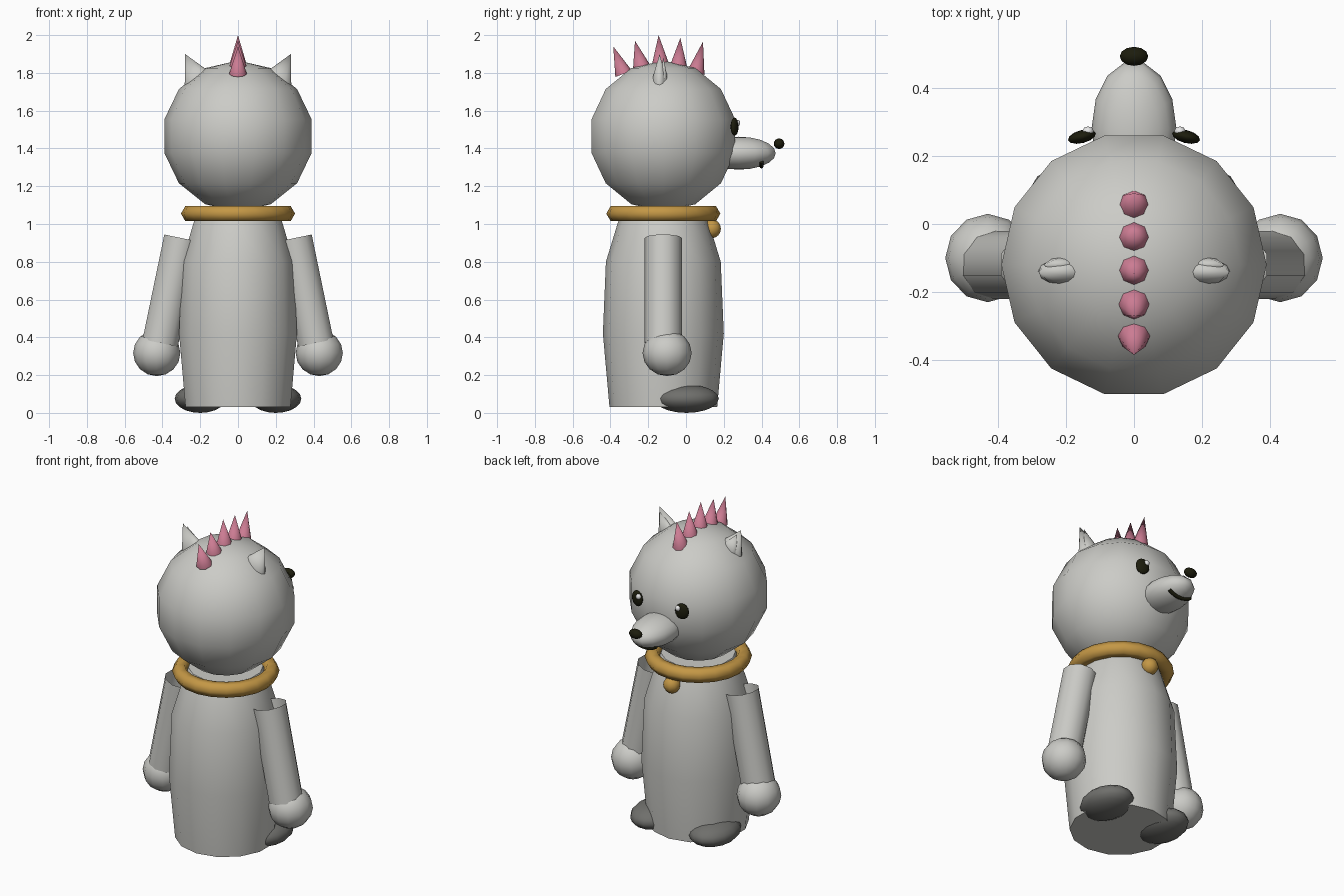
import bpy, bmesh, math
from mathutils import Vector, Matrix

cube = bpy.data.objects.get("Cube")
if cube:
    bpy.data.objects.remove(cube, do_unlink=True)


def material(name, *rgb):
    m = bpy.data.materials.new(name)
    m.use_nodes = True
    m.diffuse_color = (*rgb, 1)
    m.node_tree.nodes["Principled BSDF"].inputs["Base Color"].default_value = (*rgb, 1)
    return m


FUR = material("pale grey fur", 0.6, 0.6, 0.57)
FOOT = material("dark grey feet", 0.16, 0.16, 0.15)
GOLD = material("gold", 0.55, 0.31, 0.06)
PINK = material("pink", 0.6, 0.2, 0.29)
BLACK = material("near black", 0.012, 0.012, 0.004)
WHITE = material("eye glint", 0.8, 0.8, 0.8)


def finish(name, bm, mat):
    bmesh.ops.recalc_face_normals(bm, faces=bm.faces)
    mesh = bpy.data.meshes.new(name)
    bm.to_mesh(mesh)
    bm.free()
    mesh.materials.append(mat)
    obj = bpy.data.objects.new(name, mesh)
    bpy.context.collection.objects.link(obj)
    bpy.ops.object.select_all(action="DESELECT")
    obj.select_set(True)
    bpy.context.view_layer.objects.active = obj
    bpy.ops.object.shade_smooth_by_angle(angle=math.radians(65))
    return obj


def ellipsoid(name, centre, radii, mat, segments=14, rings=8, turn=0):
    bm = bmesh.new()
    bmesh.ops.create_uvsphere(bm, u_segments=segments, v_segments=rings, radius=1)
    bm.transform(Matrix.Translation(centre) @ Matrix.Rotation(turn, 4, "Z")
                 @ Matrix.Diagonal((*radii, 1)) @ Matrix.Rotation(math.pi / 2, 4, "Z"))
    return finish(name, bm, mat)


def cone(name, base, tip, r1, r2, sides, mat, flat=1, caps=True):
    """Cone or tube between two points, optionally flattened along y."""
    base, tip = Vector(base), Vector(tip)
    axis = tip - base
    bm = bmesh.new()
    bmesh.ops.create_cone(bm, cap_ends=caps, segments=sides, radius1=r1, radius2=r2,
                          depth=axis.length)
    bm.transform(Matrix.Translation((base + tip) / 2)
                 @ Vector((0, 0, 1)).rotation_difference(axis).to_matrix().to_4x4()
                 @ Matrix.Diagonal((1, flat, 1, 1)))
    return finish(name, bm, mat)


def lathe(name, profile, y, sides, mat, closed=False):
    """Turn a radius/height profile around a vertical axis."""
    bm = bmesh.new()
    rings = []
    for r, z in profile:
        angles = [math.tau * i / sides for i in range(sides)]
        rings.append([bm.verts.new((r * math.sin(a), y + r * math.cos(a), z)) for a in angles])
    pairs = list(zip(rings, rings[1:]))
    if closed:
        pairs.append((rings[-1], rings[0]))
    else:
        bm.faces.new(rings[0])
        bm.faces.new(rings[-1])
    for a, b in pairs:
        for i in range(sides):
            j = (i + 1) % sides
            bm.faces.new((a[i], a[j], b[j], b[i]))
    return finish(name, bm, mat)


MID = -0.12

# Torso and head
lathe("body", [(0.285, 0.03), (0.32, 0.42), (0.304, 0.8), (0.24, 1.01), (0.21, 1.08)],
      MID, 14, FUR)
ellipsoid("head", (0, MID, 1.465), (0.4, 0.4, 0.4), FUR, 14, 7)

# Collar with a hexagonal section, and its bell
section = [(0.257 + 0.045 * math.cos(k * math.pi / 3), 1.055 + 0.045 * math.sin(k * math.pi / 3))
           for k in range(6)]
lathe("collar", section, MID, 20, GOLD, closed=True)
ellipsoid("collar_bell", (0, 0.137, 0.975), (0.05, 0.05, 0.05), GOLD, 10, 8)

# Muzzle, nose and mouth
ellipsoid("muzzle", (0, 0.28, 1.375), (0.125, 0.2, 0.087), FUR, 14, 10)
ellipsoid("nose", (0, 0.493, 1.425), (0.042, 0.028, 0.028), BLACK, 12, 8)
curve = bpy.data.curves.new("mouth", "CURVE")
curve.dimensions = "3D"
curve.bevel_depth = 0.011
curve.bevel_resolution = 2
curve.use_fill_caps = True
spline = curve.splines.new("POLY")
spline.points.add(8)
for k, p in enumerate(spline.points):
    x = 0.075 * (k - 4) / 4
    p.co = (x, 0.4, 1.375 - 0.087 * math.sqrt(0.64 - (x / 0.125) ** 2), 1)
curve.materials.append(BLACK)
bpy.context.collection.objects.link(bpy.data.objects.new("mouth", curve))

# Paired parts
for side, s in (("left", 1), ("right", -1)):
    ellipsoid(side + "_foot", (s * 0.2, 0.003, 0.075), (0.135, 0.175, 0.075), FOOT, 14, 10)
    cone(side + "_arm", (s * 0.412, MID, 0.37), (s * 0.297, MID, 0.925), 0.1, 0.1, 10, FUR,
         caps=False)
    ellipsoid(side + "_hand", (s * 0.43, -0.1, 0.317), (0.125, 0.13, 0.122), FUR, 12, 8)
    ellipsoid(side + "_eye", (s * 0.153, 0.257, 1.515), (0.042, 0.019, 0.048), BLACK, 12, 8,
              -s * 0.25)
    ellipsoid(side + "_eye_glint", (s * 0.135, 0.273, 1.535), (0.017, 0.014, 0.017), WHITE, 8, 6)
    cone(side + "_ear", (s * 0.215, -0.14, 1.77), (s * 0.28, -0.14, 1.9), 0.075, 0, 12, FUR, 0.5)
    cone(side + "_inner_ear", (s * 0.215, -0.12, 1.775), (s * 0.267, -0.12, 1.88), 0.05, 0, 10,
         FUR, 0.45)

# Row of crest spikes: base y, base z, tip y, tip z
spikes = [(0.052, 1.8, 0.09, 1.965), (-0.04, 1.83, -0.03, 1.985), (-0.135, 1.84, -0.145, 2.0),
          (-0.235, 1.83, -0.27, 1.97), (-0.33, 1.795, -0.385, 1.94)]
for n, (y, z, ty, tz) in enumerate(spikes, 1):
    cone(f"crest_spike_{n}", (0, y, z), (0, ty, tz), 0.047, 0, 8, PINK)
